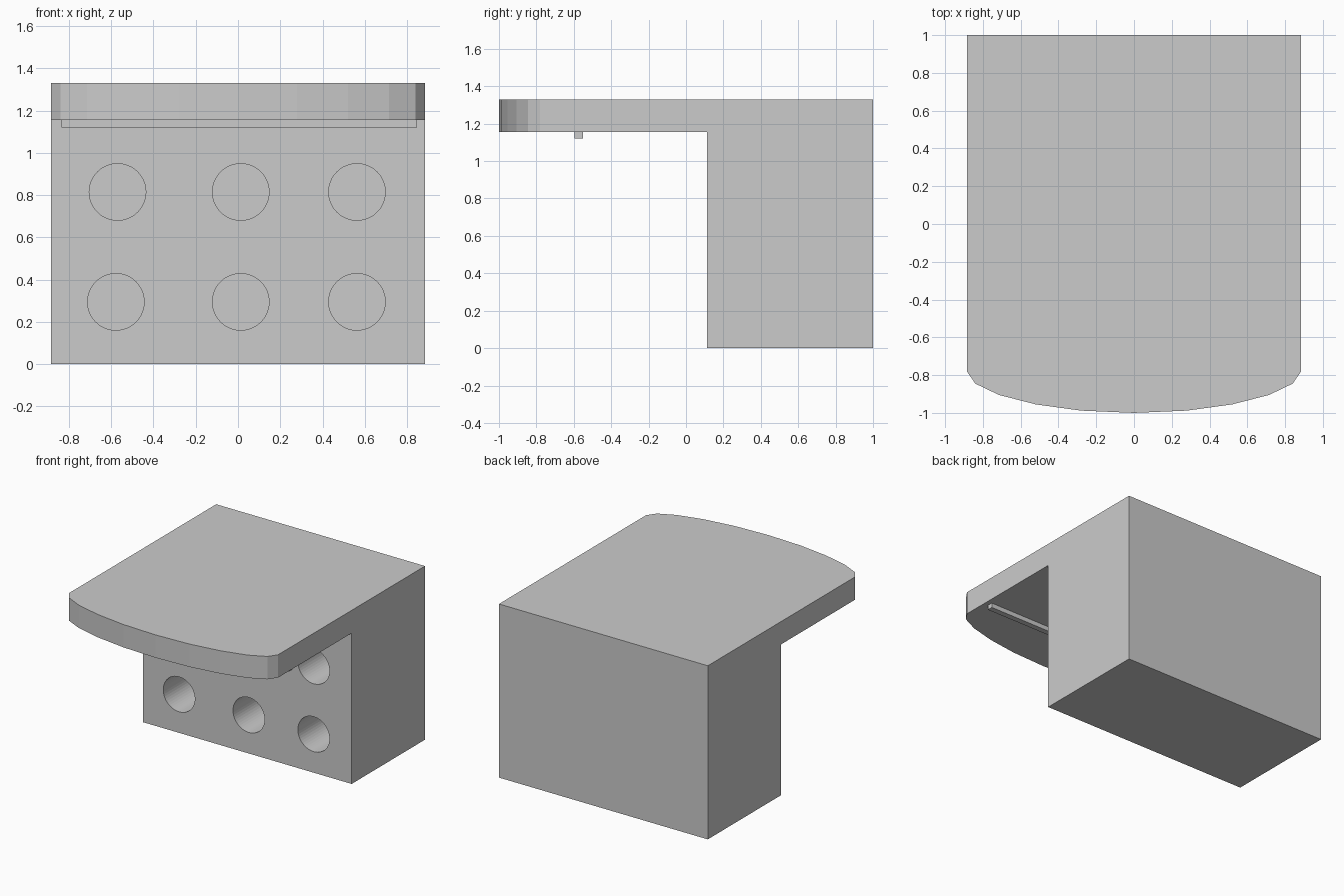
import bpy
import bmesh
from math import radians
from mathutils import Matrix

cube = bpy.data.objects.get("Cube")
if cube:
    bpy.data.objects.remove(cube, do_unlink=True)

HALF_WIDTH, HEIGHT, LEDGE_BOTTOM, BLOCK_FRONT = 0.885, 1.33, 1.155, 0.112


def add_object(name, bm):
    bmesh.ops.recalc_face_normals(bm, faces=bm.faces)
    mesh = bpy.data.meshes.new(name)
    bm.to_mesh(mesh)
    bm.free()
    obj = bpy.data.objects.new(name, mesh)
    bpy.context.collection.objects.link(obj)
    return obj


def box(name, low, high):
    bm = bmesh.new()
    size = [b - a for a, b in zip(low, high)]
    centre = [(a + b) / 2 for a, b in zip(low, high)]
    matrix = Matrix.Translation(centre) @ Matrix.Diagonal((*size, 1))
    bmesh.ops.create_cube(bm, size=1, matrix=matrix)
    return add_object(name, bm)


def cut(target, cutter):
    mod = target.modifiers.new(cutter.name, 'BOOLEAN')
    mod.operation = 'DIFFERENCE'
    mod.solver = 'EXACT'
    mod.object = cutter
    cutter.hide_render = True
    cutter.hide_viewport = True


# Body: plan outline with a bowed front, extruded to full height
half = [(HALF_WIDTH, 1), (HALF_WIDTH, -0.78), (0.84, -0.845), (0.715, -0.905),
        (0.52, -0.955), (0.28, -0.988)]
outline = half + [(0, -1)] + [(-x, y) for x, y in reversed(half)]
bm = bmesh.new()
base = bm.faces.new([bm.verts.new((x, y, 0)) for x, y in outline])
top = bmesh.ops.extrude_face_region(bm, geom=[base])["geom"]
bmesh.ops.translate(bm, vec=(0, 0, HEIGHT),
                    verts=[v for v in top if isinstance(v, bmesh.types.BMVert)])
body = add_object("bracket_body", bm)

# Open space under the overhanging ledge
cut(body, box("ledge_cutter", (-1.2, -1.2, -0.2), (1.2, BLOCK_FRONT, LEDGE_BOTTOM)))

# Blind round holes in the front of the block, in two rows
DEPTH = 0.6
bm = bmesh.new()
for z, columns in ((0.815, (-0.57, 0.013, 0.563)), (0.295, (-0.578, 0.013, 0.563))):
    for x in columns:
        matrix = (Matrix.Translation((x, BLOCK_FRONT + DEPTH / 2 - 0.05, z))
                  @ Matrix.Rotation(radians(90), 4, 'X'))
        bmesh.ops.create_cone(bm, cap_ends=True, segments=48, radius1=0.134,
                              radius2=0.134, depth=DEPTH + 0.1, matrix=matrix)
cut(body, add_object("hole_cutters", bm))

# Plain raised strip on the underside of the ledge
box("underside_strip", (-0.835, -0.595, 1.12), (0.848, -0.552, LEDGE_BOTTOM + 0.005))
